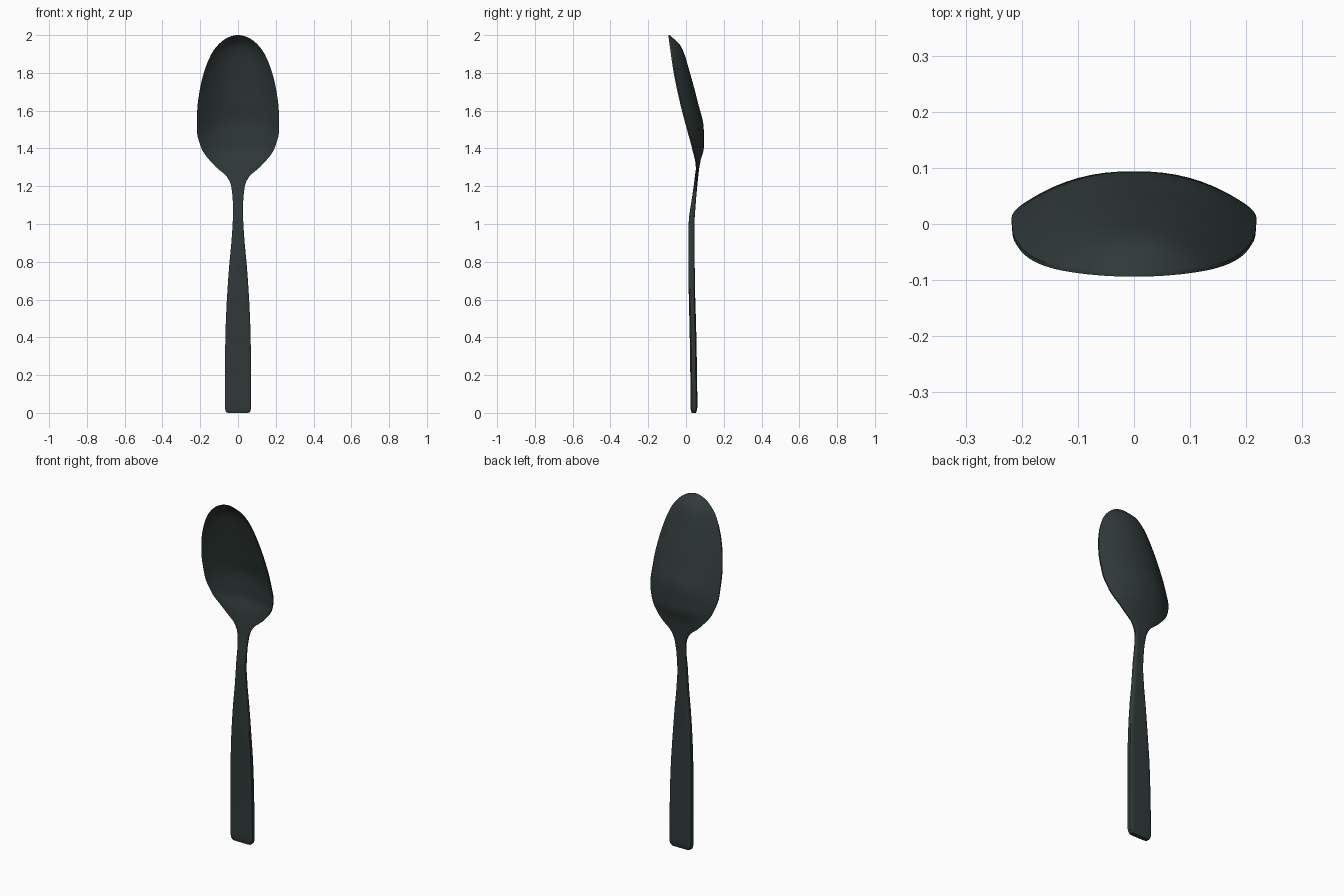
import bpy, bmesh, math

cube = bpy.data.objects.get("Cube")
if cube:
    bpy.data.objects.remove(cube, do_unlink=True)

# Material
metal = bpy.data.materials.new("dark_slate_metal")
metal.use_nodes = True
colour = (0.03, 0.042, 0.041, 1)
metal.diffuse_color = colour
metal.node_tree.nodes["Principled BSDF"].inputs["Base Color"].default_value = colour


def smooth_curve(points):
    """Return a function through the points that never overshoots them."""
    secants = [(b[1] - a[1]) / (b[0] - a[0]) for a, b in zip(points, points[1:])]
    slopes = [secants[0]]
    for left, right in zip(secants, secants[1:]):
        slopes.append(2 * left * right / (left + right) if left * right > 0 else 0)
    slopes.append(secants[-1])

    def evaluate(z):
        i = 0
        while i < len(points) - 2 and z > points[i + 1][0]:
            i += 1
        (start, a), (end, b) = points[i], points[i + 1]
        span = end - start
        u = (z - start) / span
        blend = u * u * (3 - 2 * u)
        return (a + (b - a) * blend + span * u * (1 - u)
                * (slopes[i] * (1 - u) - slopes[i + 1] * u))
    return evaluate


# Outline and side profile, each as height against value
half_width = smooth_curve([
    (0, .056), (.01, .066), (.04, .07), (.4, .067), (.6, .059), (.8, .045),
    (1, .028), (1.1, .027), (1.2, .036), (1.25, .058), (1.3, .115), (1.4, .193),
    (1.5, .218), (1.6, .216), (1.7, .204), (1.8, .181), (1.9, .141),
    (1.95, .104), (1.98, .067), (1.995, .033), (2, .008)])
back = smooth_curve([
    (0, .053), (.03, .06), (.4, .055), (.7, .047), (1, .045), (1.1, .051),
    (1.28, .068), (1.34, .078), (1.4, .094), (1.5, .094), (1.65, .061),
    (1.8, .021), (1.94, -.026), (2, -.086)])
wall = smooth_curve([(0, .024), (.03, .036), (1, .031), (1.2, .019),
                     (1.35, .016), (2, .008)])
rim = smooth_curve([(1.2, .046), (1.3, .052), (1.4, .032), (1.5, .005), (1.63, -.029),
                    (1.8, -.065), (2, -.094)])
bowl_amount = smooth_curve([(0, 0), (1.1, 0), (1.3, 1), (2, 1)])


def section(z, columns):
    """Closed cross-section: flat bar on the handle, thin dish in the bowl."""
    w, b, t, k = half_width(z), back(z), wall(z), bowl_amount(z)
    f = b - t
    front_edge = (f + t * .2) * (1 - k) + (rim(z) if k else 0) * k
    back_edge = (b - t * .2) * (1 - k) + (front_edge + .007) * k
    power = 10 * (1 - k) + 2.3 * k
    front_row, back_row = [], []
    for i in range(columns + 1):
        s = -math.cos(math.pi * i / columns)
        crown = 1 - abs(s) ** power
        front_row.append((w * s, front_edge + (f - front_edge) * crown, z))
        back_row.append((w * s, back_edge + (b - back_edge) * crown, z))
    return front_row + back_row[::-1]


# Spoon: one skin lofted from handle end to bowl tip
COLUMNS = 24
heights = [0, .005, .01, .02, .03, .04]
heights += [.1 * i for i in range(1, 11)]
heights += [1 + .02 * i for i in range(1, 46)]
heights += [1.92, 1.94, 1.955, 1.97, 1.98, 1.988, 1.995, 1.998, 2]

bm = bmesh.new()
rings = [[bm.verts.new(p) for p in section(z, COLUMNS)] for z in heights]
for low, high in zip(rings, rings[1:]):
    for i in range(len(low)):
        j = (i + 1) % len(low)
        bm.faces.new((low[i], low[j], high[j], high[i]))
bm.faces.new(rings[0])
bm.faces.new(rings[-1])
bmesh.ops.recalc_face_normals(bm, faces=bm.faces)

mesh = bpy.data.meshes.new("spoon")
bm.to_mesh(mesh)
bm.free()
mesh.materials.append(metal)
spoon = bpy.data.objects.new("spoon", mesh)
bpy.context.collection.objects.link(spoon)
bpy.context.view_layer.objects.active = spoon
spoon.select_set(True)
bpy.ops.object.shade_smooth_by_angle(angle=math.radians(40))
